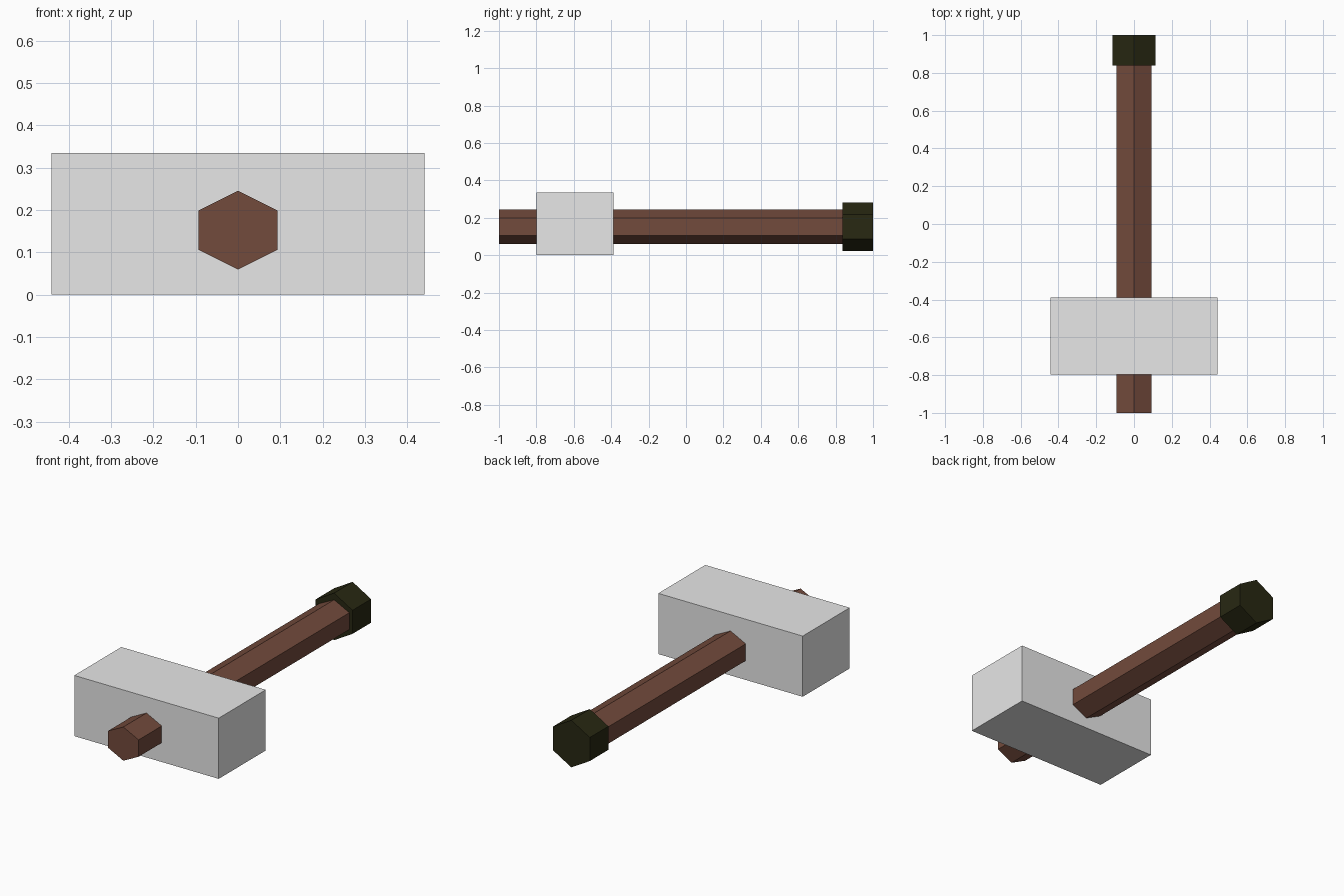
import bpy, bmesh, math
from mathutils import Vector

if "Cube" in bpy.data.objects:
    bpy.data.objects.remove(bpy.data.objects["Cube"])


def material(name, rgb):
    m = bpy.data.materials.new(name)
    m.diffuse_color = (*rgb, 1.0)
    m.use_nodes = True
    m.node_tree.nodes["Principled BSDF"].inputs["Base Color"].default_value = m.diffuse_color
    return m


STEEL = material("light grey", (0.80, 0.80, 0.80))
WOOD = material("brown wood", (0.17, 0.069, 0.045))
GRIP = material("dark olive", (0.021, 0.021, 0.006))

AXIS_Z = 0.1525  # height of the handle's centre line


def finish(name, bm, mat):
    bmesh.ops.recalc_face_normals(bm, faces=bm.faces)
    mesh = bpy.data.meshes.new(name)
    bm.to_mesh(mesh)
    bm.free()
    mesh.materials.append(mat)
    obj = bpy.data.objects.new(name, mesh)
    bpy.context.collection.objects.link(obj)


def hex_bar(name, y0, y1, half_w, half_h, mat):
    """Hexagonal bar along y with a ridge on top and bottom."""
    bm = bmesh.new()
    ring = []
    for i in range(6):
        a = math.radians(60 * i + 90)
        x = half_w * math.cos(a) / math.cos(math.radians(30))
        ring.append(bm.verts.new((x, y0, AXIS_Z + half_h * math.sin(a))))
    face = bm.faces.new(ring)
    ext = bmesh.ops.extrude_face_region(bm, geom=[face], use_keep_orig=True)
    moved = [v for v in ext["geom"] if isinstance(v, bmesh.types.BMVert)]
    bmesh.ops.translate(bm, verts=moved, vec=Vector((0, y1 - y0, 0)))
    finish(name, bm, mat)


# Block head
bm = bmesh.new()
bmesh.ops.create_cube(bm, size=1)
bmesh.ops.scale(bm, verts=bm.verts, vec=(0.882, 0.41, 0.335))
bmesh.ops.translate(bm, verts=bm.verts, vec=(0, -0.593, 0.1675))
finish("hammer_head", bm, STEEL)

# Handle through the head, and the wider pommel at its end
hex_bar("handle", -1.0, 0.85, 0.093, 0.093, WOOD)
hex_bar("pommel", 0.838, 1.0, 0.1125, 0.13, GRIP)
